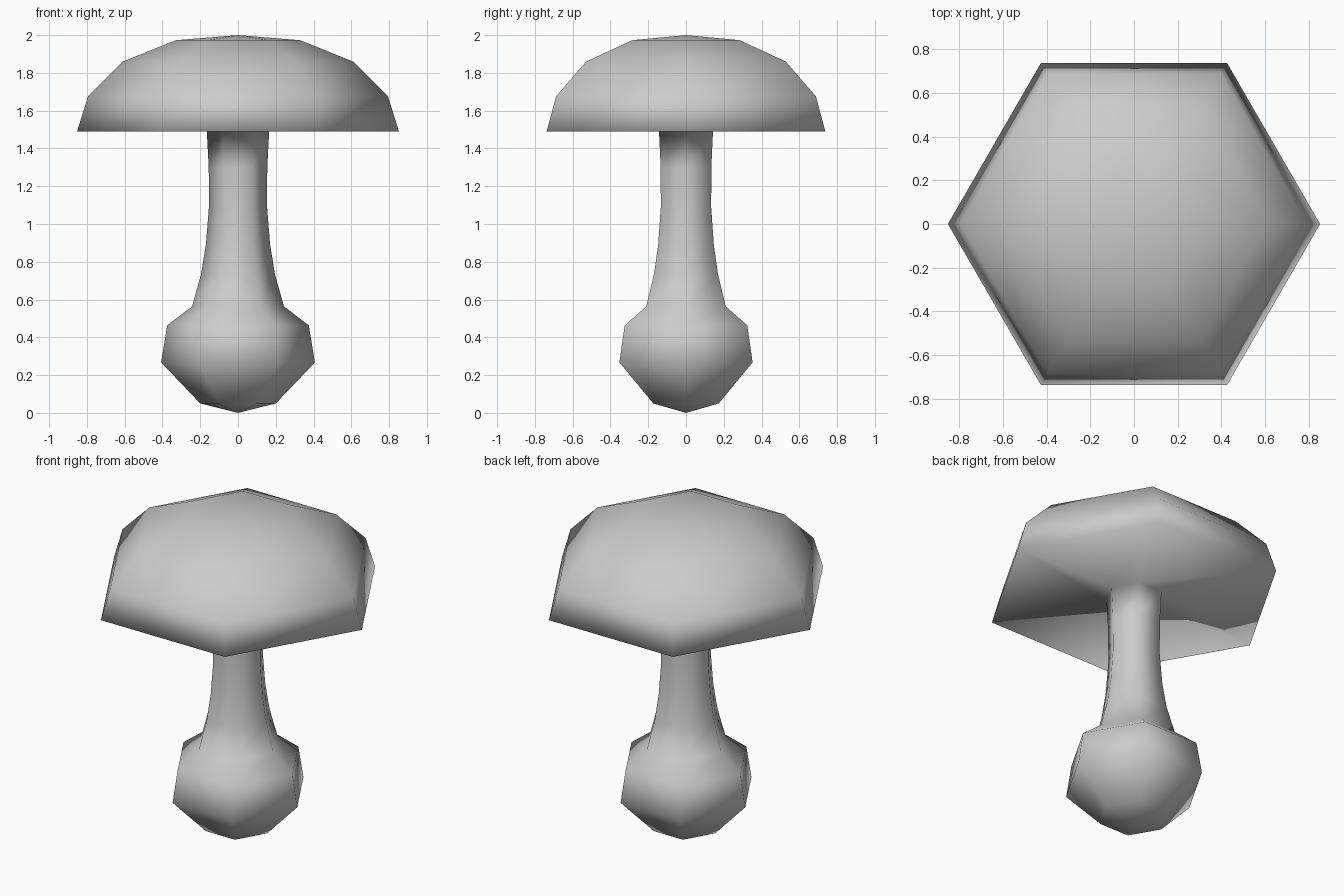
import bpy, bmesh, math

if "Cube" in bpy.data.objects:
    bpy.data.objects.remove(bpy.data.objects["Cube"])

SIDES = 6


def lathe(name, profile):
    """Spin (radius, z) points into a closed six-sided solid; radius 0 makes a pole."""
    bm = bmesh.new()
    rings = []
    for r, z in profile:
        if r == 0:
            rings.append([bm.verts.new((0, 0, z))] * SIDES)
        else:
            rings.append([bm.verts.new((r * math.cos(math.tau * i / SIDES),
                                        r * math.sin(math.tau * i / SIDES), z))
                          for i in range(SIDES)])
    for low, high in zip(rings, rings[1:]):
        for i in range(SIDES):
            j = (i + 1) % SIDES
            # dict.fromkeys drops the repeated pole vertex
            bm.faces.new(list(dict.fromkeys((low[i], low[j], high[j], high[i]))))
    bmesh.ops.recalc_face_normals(bm, faces=bm.faces)
    for f in bm.faces:
        f.smooth = True
    mesh = bpy.data.meshes.new(name)
    bm.to_mesh(mesh)
    bm.free()
    obj = bpy.data.objects.new(name, mesh)
    bpy.context.collection.objects.link(obj)
    return obj


# Bulbous foot
bulb = [(0, 0), (0.2, 0.05), (0.407, 0.267), (0.375, 0.463), (0.243, 0.564)]
# Tapering stem, flaring slightly where it meets the cap
stem = [(0.196, 0.733), (0.17, 0.89), (0.154, 1.09), (0.155, 1.3), (0.165, 1.49)]
# Flat underside out to the rim, then the dome
cap = [(0.852, 1.49), (0.794, 1.676), (0.61, 1.86), (0.328, 1.973), (0, 2.0)]

# One continuous skin, smooth shaded throughout
lathe("mushroom", bulb + stem + cap)
